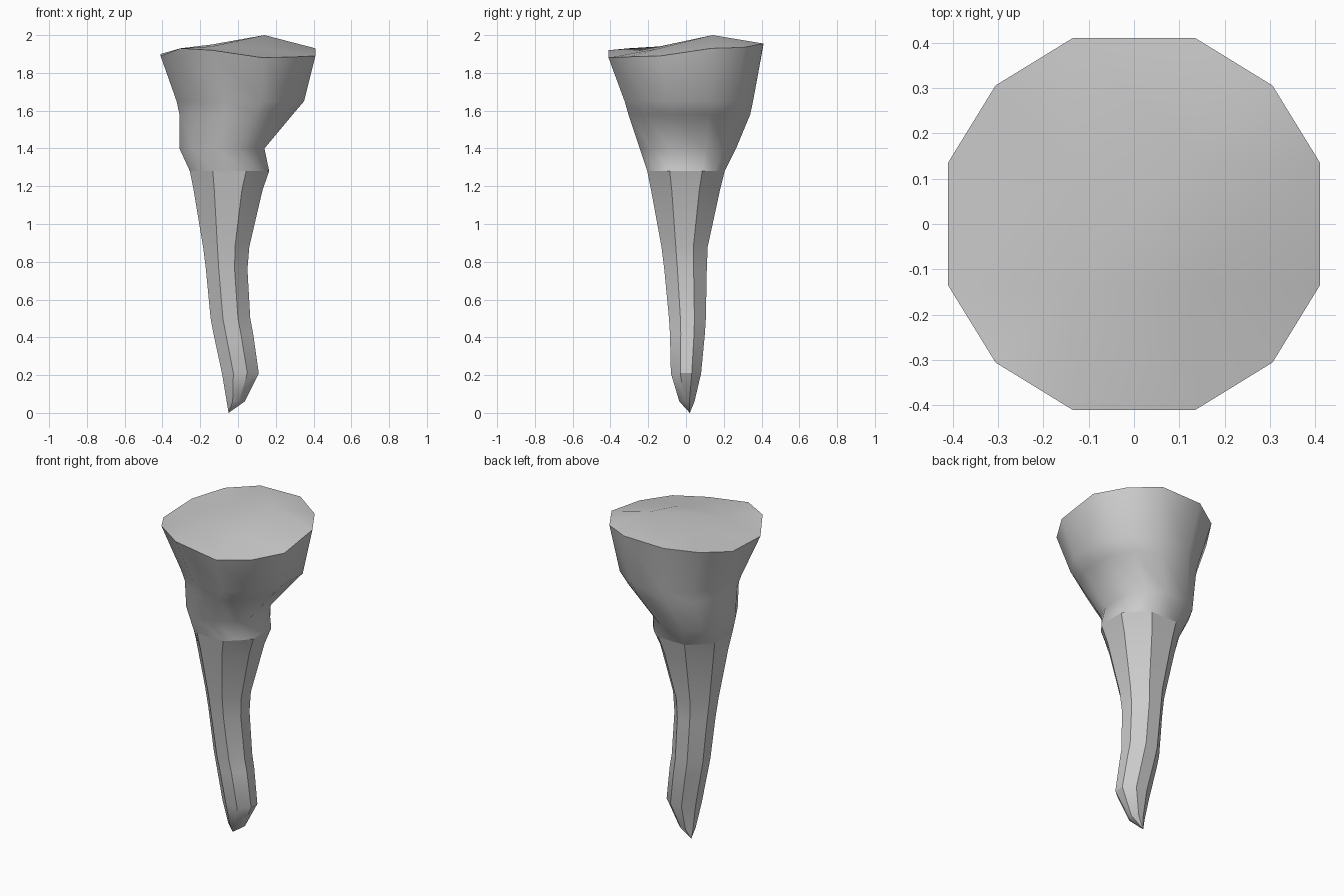
import bpy, bmesh

if "Cube" in bpy.data.objects:
    bpy.data.objects.remove(bpy.data.objects["Cube"])

# Unit outline: one quarter mirrored round to twelve corners
# k = corner size, t = half width of the flat sides
def outline(k, t=.33):
    q = [(1, t), (k, k), (t, 1)]
    pts = list(q)
    pts += [(-x, y) for x, y in reversed(q)]
    pts += [(-x, -y) for x, y in q]
    pts += [(x, -y) for x, y in reversed(q)]
    return pts

# Sections: z, x min, x max, y min, y max, corner size, flat width, front-left trim
sections = [
    (1.65, -.325, .35, -.325, .355, .74, .33, .02),
    (1.58, -.31, .29, -.305, .34, .74, .33, .03),
    (1.40, -.31, .14, -.245, .265, .75, .36, .035),
    (1.28, -.255, .165, -.205, .205, .74, .42, 0),
    (1.18, -.235, .13, -.185, .18, .70, .40, 0),
    (.88, -.185, .06, -.13, .115, .69, .38, 0),
    (.76, -.17, .05, -.115, .11, .69, .38, 0),
    (.50, -.145, .065, -.09, .105, .69, .38, 0),
    (.42, -.13, .08, -.085, .10, .69, .38, 0),
    (.21, -.085, .11, -.08, .08, .69, .38, 0),
    (.06, -.06, .035, -.035, .045, .665, .33, 0),
]
rim_z = [1.93, 1.935, 1.955, 1.95, 1.93, 1.90, 1.89, 1.93, 1.92, 1.88, 1.885, 1.89]

bm = bmesh.new()
# Uneven rim
rings = [[bm.verts.new((x * .41, y * .41, z)) for (x, y), z in zip(outline(.745), rim_z)]]
# Tapering body
for z, x0, x1, y0, y1, k, t, trim in sections:
    ring = []
    for x, y in outline(k, t):
        s = trim * 2 if x < 0 and y < 0 else 0
        ring.append(bm.verts.new(((x0 + x1) / 2 + x * (x1 - x0) / 2 + s * (1 - abs(x)),
                                  (y0 + y1) / 2 + y * (y1 - y0) / 2 + s * (1 - abs(y)), z)))
    rings.append(ring)
for a, b in zip(rings, rings[1:]):
    for i in range(12):
        j = (i + 1) % 12
        bm.faces.new((a[i], b[i], b[j], a[j]))
# Pointed tip
tip = bm.verts.new((-.05, .02, 0))
last = rings[-1]
for i in range(12):
    bm.faces.new((last[i], tip, last[(i + 1) % 12]))
# Top surface: 3 x 3 patch with four inner points
r = rings[0]
a, b, c, d = [bm.verts.new(p) for p in
              ((.14, .14, 2), (-.14, .14, 1.95), (-.14, -.14, 1.94), (.14, -.14, 1.93))]
for inner, s in ((a, 0), (b, 3), (c, 6), (d, 9)):
    bm.faces.new((inner, r[s], r[s + 1], r[s + 2]))
for p, q, s in ((a, b, 2), (b, c, 5), (c, d, 8), (d, a, 11)):
    bm.faces.new((p, r[s], r[(s + 1) % 12], q))
bm.faces.new((a, b, c, d))
bmesh.ops.recalc_face_normals(bm, faces=bm.faces)

mesh = bpy.data.meshes.new("stalactite")
bm.to_mesh(mesh)
bm.free()
obj = bpy.data.objects.new("stalactite", mesh)
bpy.context.collection.objects.link(obj)
bpy.context.view_layer.objects.active = obj
obj.select_set(True)
bpy.ops.object.shade_smooth_by_angle(angle=.6)
# Head stays smooth, with a crease where the shaft begins
for e in mesh.edges:
    zs = [mesh.vertices[v].co.z for v in e.vertices]
    if max(abs(z - 1.28) for z in zs) < .01:
        e.use_edge_sharp = True
    elif 1.27 < min(zs) < 1.7:
        e.use_edge_sharp = False
